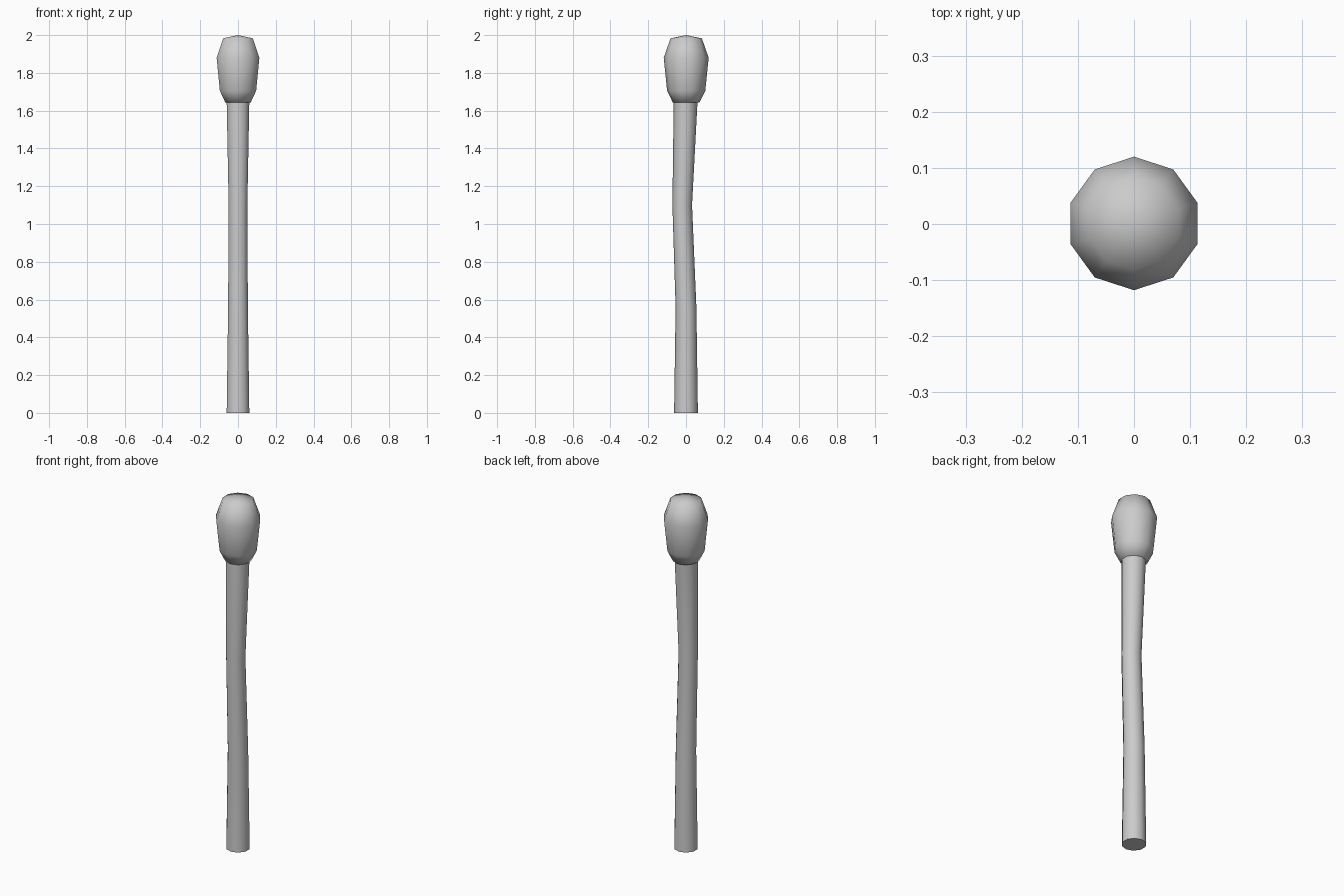
import bpy, bmesh, math

SIDES = 10

cube = bpy.data.objects.get("Cube")
if cube:
    bpy.data.objects.remove(cube, do_unlink=True)

grey = bpy.data.materials.new("soft_grey")
grey.use_nodes = True
grey.diffuse_color = (0.6, 0.6, 0.6, 1)
grey.node_tree.nodes["Principled BSDF"].inputs["Base Color"].default_value = (0.6, 0.6, 0.6, 1)


def loft(name, rings, tip=None):
    """Skin a stack of (z, radius, y offset) rings; tip closes the top with a point."""
    bm = bmesh.new()
    loops = []
    for z, r, y in rings:
        angles = [math.pi / 2 + math.tau * i / SIDES for i in range(SIDES)]
        loops.append([bm.verts.new((r * math.cos(a), y + r * math.sin(a), z)) for a in angles])
    for low, high in zip(loops, loops[1:]):
        for i in range(SIDES):
            j = (i + 1) % SIDES
            bm.faces.new((low[i], low[j], high[j], high[i]))
    bm.faces.new(loops[0][::-1])
    if tip is None:
        bm.faces.new(loops[-1])
    else:
        top = bm.verts.new((0, rings[-1][2], tip))
        for i in range(SIDES):
            bm.faces.new((loops[-1][i], loops[-1][(i + 1) % SIDES], top))
    bmesh.ops.recalc_face_normals(bm, faces=bm.faces)
    mesh = bpy.data.meshes.new(name)
    bm.to_mesh(mesh)
    bm.free()
    mesh.materials.append(grey)
    obj = bpy.data.objects.new(name, mesh)
    bpy.context.collection.objects.link(obj)
    bpy.ops.object.select_all(action='DESELECT')
    obj.select_set(True)
    bpy.context.view_layer.objects.active = obj
    bpy.ops.object.shade_smooth_by_angle(angle=math.radians(70))
    return obj


# Slightly bowed stick
loft("stick", [(0, 0.063, 0), (0.56, 0.055, 0), (1.1, 0.052, -0.02), (1.65, 0.063, -0.002)])

# Rounded bulb on top
loft("head", [(1.642, 0.07, 0.001), (1.705, 0.101, 0.001), (1.88, 0.119, 0.001),
              (1.983, 0.083, 0.001)], tip=2.0)
